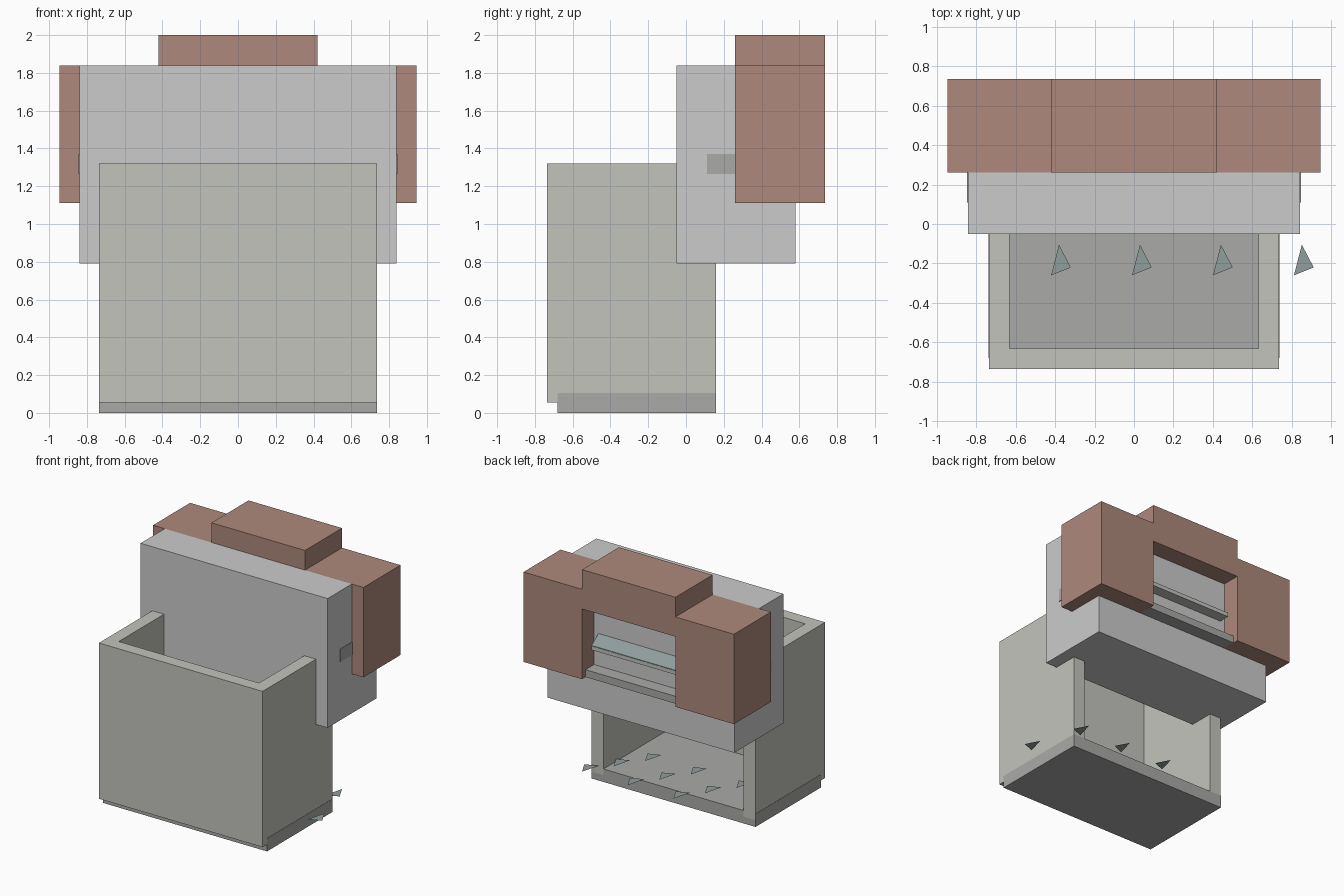
import bpy, bmesh

if "Cube" in bpy.data.objects:
    bpy.data.objects.remove(bpy.data.objects["Cube"])

def material(name, rgb):
    m = bpy.data.materials.new(name)
    m.diffuse_color = (*rgb, 1)
    m.use_nodes = True
    m.node_tree.nodes["Principled BSDF"].inputs["Base Color"].default_value = m.diffuse_color
    return m

STONE = material("stone", (0.55, 0.55, 0.51))
DARK = material("dark_stone", (0.40, 0.40, 0.39))
BROWN = material("brown", (0.42, 0.25, 0.20))
SLATE = material("slate", (0.28, 0.34, 0.34))

def prism(name, profile, axis, lo, hi, mat=None):
    """Extrude a closed 2D profile along an axis (0=x, 1=y, 2=z)."""
    bm = bmesh.new()
    def co(p, d):
        v = list(p)
        v.insert(axis, d)
        return v
    face = bm.faces.new([bm.verts.new(co(p, lo)) for p in profile])
    if hi != lo:
        ext = bmesh.ops.extrude_face_region(bm, geom=[face])["geom"]
        move = [0, 0, 0]
        move[axis] = hi - lo
        bmesh.ops.translate(bm, vec=move, verts=[g for g in ext if isinstance(g, bmesh.types.BMVert)])
        bmesh.ops.recalc_face_normals(bm, faces=bm.faces)
    me = bpy.data.meshes.new(name)
    bm.to_mesh(me)
    bm.free()
    if mat:
        me.materials.append(mat)
    ob = bpy.data.objects.new(name, me)
    bpy.context.collection.objects.link(ob)
    return ob

def box(name, x, y, z, mat=None):
    return prism(name, [(x[0], y[0]), (x[1], y[0]), (x[1], y[1]), (x[0], y[1])], 2, *z, mat)

# Front bin: base slab and U-shaped wall, open at the back
box("base_slab", (-.737, .737), (-.68, .16), (0, .105), DARK)
prism("bin_wall", [(-.735, -.735), (.735, -.735), (.735, .16), (.63, .16), (.63, -.63),
                   (-.63, -.63), (-.63, .16), (-.735, .16)], 2, .055, 1.32, STONE)

# Upper body and the dark bar passing through it
box("upper_body", (-.84, .84), (-.05, .58), (.79, 1.84))
box("cross_bar", (-.845, .845), (.11, .53), (1.265, 1.37), DARK)

# Brown rear surround: two posts and a raised lintel
for side, s in (("right", 1), ("left", -1)):
    box(side + "_post", sorted((s * .42, s * .945)), (.26, .735), (1.11, 1.84), BROWN)
box("lintel", (-.42, .42), (.26, .735), (1.68, 2.0), BROWN)

# Sill and sloping flap inside the rear opening
box("sill", (-.42, .42), (.5, .69), (1.11, 1.17), DARK)
prism("flap", [(.57, 1.44), (.67, 1.37), (.67, 1.345), (.57, 1.415)], 0, -.38, .38, SLATE)
box("flap_edge", (-.38, .38), (.57, .672), (1.335, 1.365), STONE)

# Scattered flat shards above the base, in three staggered rows
for i in range(10):
    x, y = -.42 + .1367 * i, -.26 + .21 * (i % 3)
    prism(f"shard_{i}", [(x, y), (x + .1, y + .04), (x + .04, y + .155)], 2, .12, .12, SLATE)
